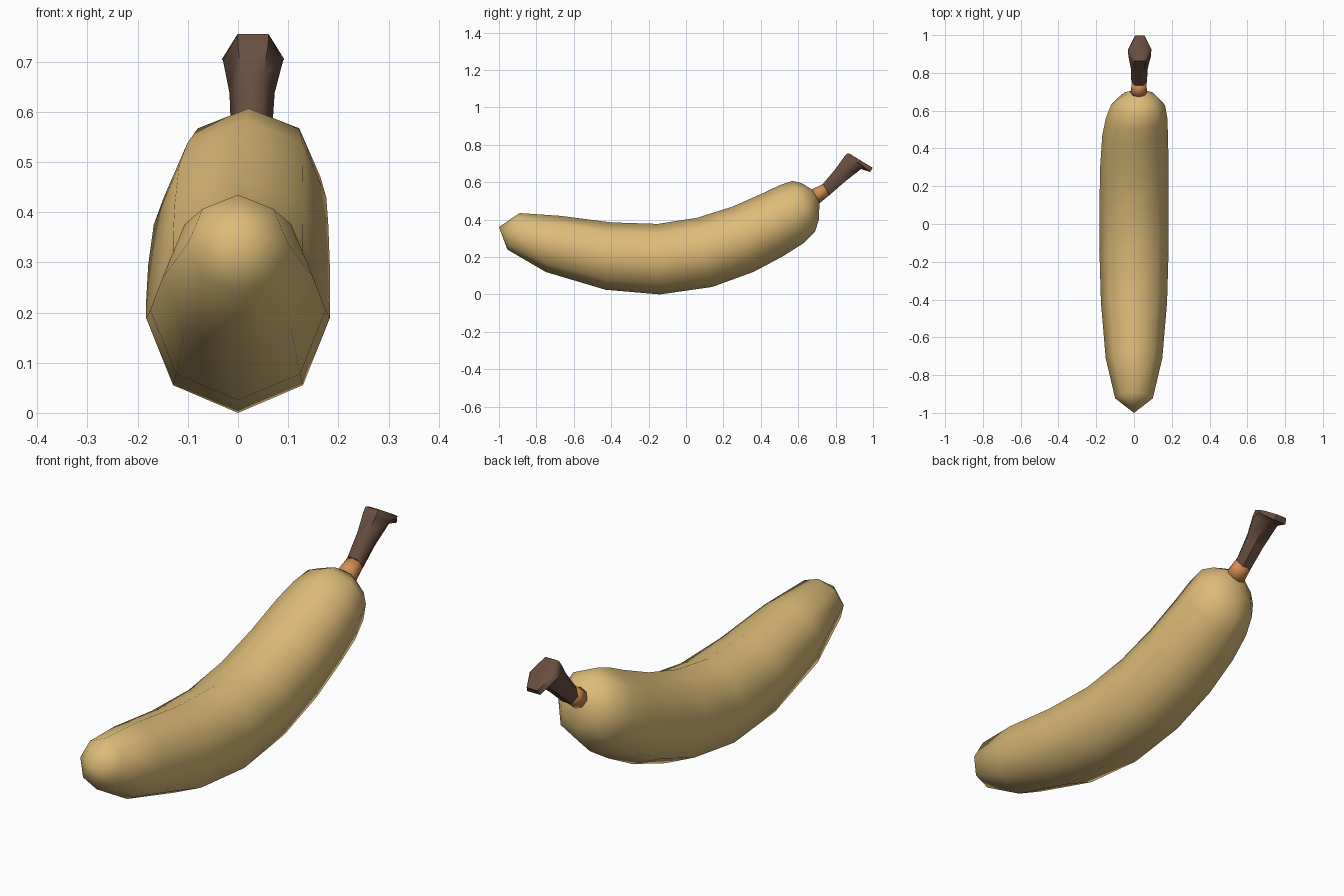
import bpy, bmesh, math
from mathutils import Vector

if "Cube" in bpy.data.objects:
    bpy.data.objects.remove(bpy.data.objects["Cube"])


def material(name, rgb):
    m = bpy.data.materials.new(name)
    m.diffuse_color = (*rgb, 1)
    m.use_nodes = True
    m.node_tree.nodes["Principled BSDF"].inputs["Base Color"].default_value = m.diffuse_color
    return m


def loft(name, rings, sides, mat, flat_top=False, start=None, end=None):
    """Skin over rings given as (top y, top z, bottom y, bottom z, half width, centre x)."""
    bm = bmesh.new()
    phase = math.pi / sides if flat_top else 0
    stretch = 1 / math.cos(phase)
    loops = []
    for ty, tz, by, bz, w, cx in rings:
        c = Vector((cx, (ty + by) / 2, (tz + bz) / 2))
        up = Vector((0, (ty - by) / 2, (tz - bz) / 2)) * stretch
        side = Vector((w, 0, 0))
        loop = []
        for i in range(sides):
            a = phase + 2 * math.pi * i / sides
            loop.append(bm.verts.new(c + up * math.cos(a) + side * math.sin(a)))
        loops.append(loop)
    for a, b in zip(loops, loops[1:]):
        for i in range(sides):
            j = (i + 1) % sides
            bm.faces.new((a[i], a[j], b[j], b[i]))
    # close the ends with a point or a flat cap
    for loop, tip in ((loops[0], start), (loops[-1], end)):
        if tip:
            v = bm.verts.new(tip)
            for i in range(sides):
                bm.faces.new((loop[i], loop[(i + 1) % sides], v))
        else:
            bm.faces.new(loop)
    bmesh.ops.recalc_face_normals(bm, faces=bm.faces)
    me = bpy.data.meshes.new(name)
    bm.to_mesh(me)
    bm.free()
    me.materials.append(mat)
    ob = bpy.data.objects.new(name, me)
    bpy.context.collection.objects.link(ob)
    for p in me.polygons:
        p.use_smooth = True
    return ob


peel = material("yellow peel", (0.72, 0.50, 0.19))
neck = material("orange neck", (0.66, 0.27, 0.085))
brown = material("brown stem", (0.14, 0.075, 0.05))

# Curved fruit body, eight sided
loft("fruit_body", [
    (-0.89, 0.435, -0.955, 0.24, 0.10, 0),
    (-0.67, 0.42, -0.75, 0.12, 0.15, 0),
    (-0.40, 0.385, -0.43, 0.025, 0.175, 0),
    (-0.15, 0.377, -0.14, 0.0, 0.183, 0),
    (0.06, 0.41, 0.14, 0.04, 0.183, 0),
    (0.25, 0.47, 0.36, 0.12, 0.181, 0.002),
    (0.42, 0.545, 0.52, 0.205, 0.174, 0.006),
    (0.50, 0.584, 0.63, 0.275, 0.162, 0.014),
    (0.57, 0.607, 0.69, 0.335, 0.143, 0.021),
    (0.62, 0.594, 0.71, 0.40, 0.105, 0.024),
    (0.675, 0.56, 0.714, 0.49, 0.045, 0.025),
], 8, peel, start=(0, -1, 0.36))

# Short neck between fruit and stem
loft("neck", [
    (0.66, 0.555, 0.705, 0.48, 0.045, 0.025),
    (0.735, 0.592, 0.768, 0.532, 0.038, 0.027),
], 8, neck)

# Stem flaring out to a slanted cut end, six sided
stem = loft("stem", [
    (0.733, 0.592, 0.766, 0.53, 0.041, 0.027),
    (0.80, 0.672, 0.85, 0.603, 0.045, 0.028),
    (0.845, 0.735, 0.935, 0.67, 0.06, 0.03),
    (0.863, 0.755, 0.985, 0.655, 0.062, 0.03),
    (0.875, 0.752, 0.998, 0.677, 0.05, 0.03),
], 6, brown, flat_top=True)
bpy.context.view_layer.objects.active = stem
stem.select_set(True)
bpy.ops.object.shade_smooth_by_angle(angle=math.radians(60))
